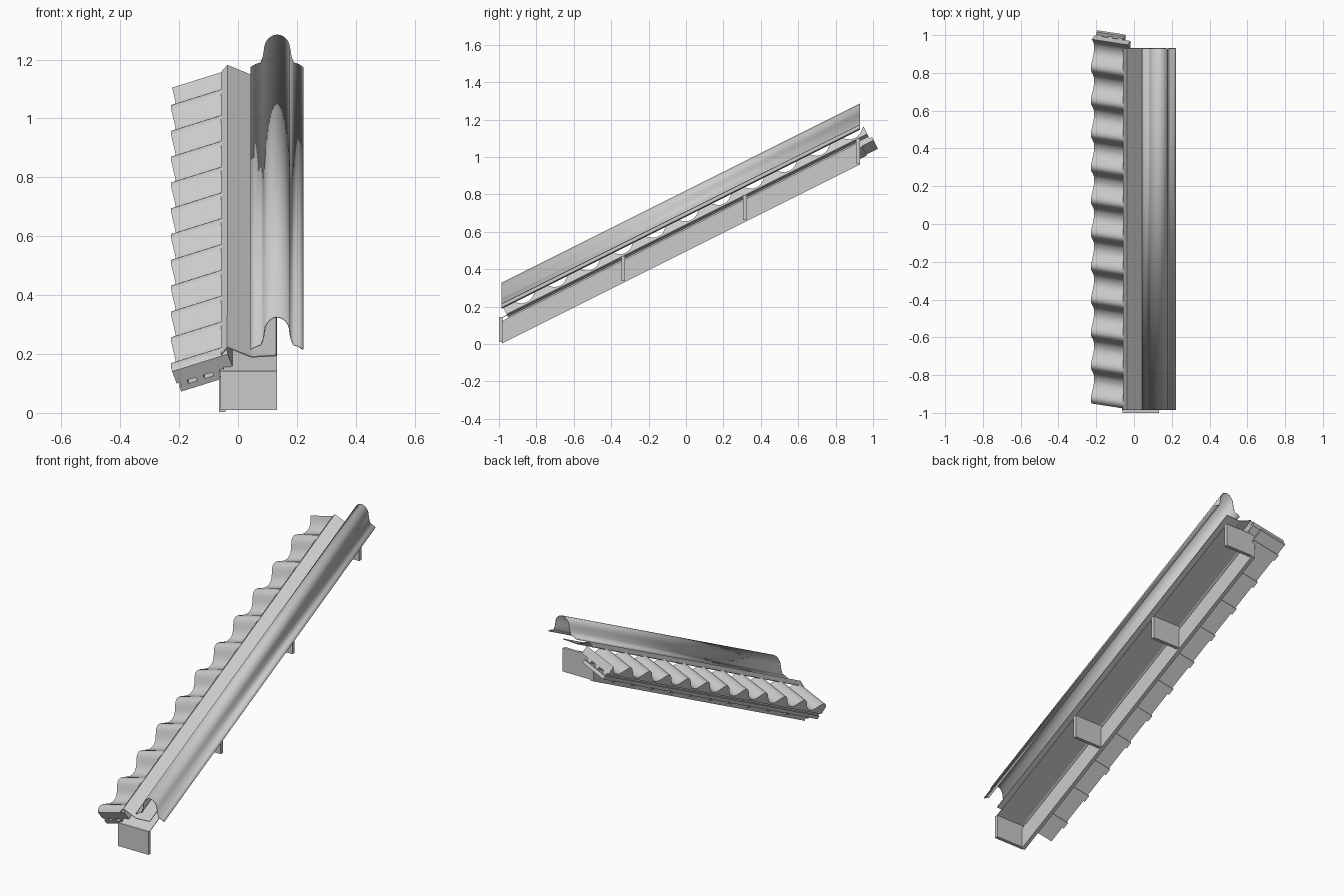
import bpy, bmesh, math
from mathutils import Vector

cube = bpy.data.objects.get("Cube")
if cube:
    bpy.data.objects.remove(cube)

grey = bpy.data.materials.new("plain_grey")
grey.use_nodes = True
colour = (0.6, 0.6, 0.6, 1)
grey.diffuse_color = colour
grey.node_tree.nodes["Principled BSDF"].inputs["Base Color"].default_value = colour

PITCH = 0.5
LOW, HIGH = -0.985, 0.93


def loft(name, sections, closed=True, thickness=0, smooth=0):
    """Join two matching outlines, capped when closed, thickened when open."""
    bm = bmesh.new()
    a, b = [[bm.verts.new(p) for p in s] for s in sections]
    n = len(a)
    for i in range(n if closed else n - 1):
        j = (i + 1) % n
        bm.faces.new((a[i], a[j], b[j], b[i]))
    if closed:
        bm.faces.new(a)
        bm.faces.new(b[::-1])
    bmesh.ops.recalc_face_normals(bm, faces=bm.faces)
    mesh = bpy.data.meshes.new(name)
    bm.to_mesh(mesh)
    bm.free()
    obj = bpy.data.objects.new(name, mesh)
    bpy.context.collection.objects.link(obj)
    mesh.materials.append(grey)
    if thickness:
        mod = obj.modifiers.new("thickness", 'SOLIDIFY')
        mod.thickness = thickness
        mod.offset = 0
    if smooth:
        bpy.ops.object.select_all(action='DESELECT')
        obj.select_set(True)
        bpy.context.view_layer.objects.active = obj
        bpy.ops.object.shade_smooth_by_angle(angle=math.radians(smooth))
    return obj


def rake(name, profile, y0=LOW, y1=HIGH, **kw):
    """Run an (x, height) profile up the slope with plumb-cut ends."""
    return loft(name, [[(x, y, h + PITCH * y) for x, h in profile] for y in (y0, y1)], **kw)


def rect(x0, x1, h0, h1):
    return [(x0, h0), (x1, h0), (x1, h1), (x0, h1)]


# Rounded hip cap with flared side flanges
cap = [(0.043, 0.708), (0.06, 0.718), (0.078, 0.724), (0.086, 0.745)]
for i in range(13):
    t = math.pi * (1 - i / 12)
    cap.append((0.133 + 0.043 * math.cos(t), 0.768 + 0.05 * math.sin(t)))
cap += [(0.18, 0.745), (0.188, 0.724), (0.206, 0.718), (0.221, 0.708)]
rake("hip_cap", cap, closed=False, thickness=0.004, smooth=40)

# Folded flashing, flat tray and side board
rake("flashing", [(-0.057, 0.69), (-0.036, 0.715), (0.045, 0.682), (0.13, 0.687)],
     closed=False, thickness=0.004)
rake("tray", [(-0.05, 0.633), (0.132, 0.633)], closed=False, thickness=0.004)
rake("side_board", rect(-0.064, -0.042, 0.495, 0.615))

# Cross plates hanging under the tray
for i, y in enumerate((-1.0, -0.345, 0.305, 0.91)):
    z = PITCH * y
    loft(f"cross_plate_{i + 1}", [[(x, yy, h + z) for x, h in rect(-0.06, 0.132, 0.51, 0.643)]
                                  for yy in (y, y + 0.02)])

# Tile course frame: across, up the slope, and outward
across = Vector((1, -0.156, 0.313)).normalized()
up = Vector((0, 1, PITCH)).normalized()
out = across.cross(up)
origin = Vector((-0.208, -0.93, 0.1))
PERIOD, ROLLS, STEPS = 0.196, 11, 16
LENGTH = PERIOD * ROLLS


def tile_point(d, s, n):
    return origin + across * d + up * s + out * n


def tile_bar(name, d0, d1, s0, s1, n0, n1):
    return loft(name, [[tile_point(d, s, n) for s, n in rect(s0, s1, n0, n1)] for d in (d0, d1)])


# Rolled tiles with a flat underside
wave = []
for i in range(ROLLS * STEPS + 1):
    s = LENGTH * i / (ROLLS * STEPS)
    c = 0.5 + 0.5 * math.cos(2 * math.pi * (s - 0.03) / PERIOD)
    wave.append((s, 0.01 + 0.052 * c ** 1.3))
wave += [(LENGTH, 0), (0, 0)]
loft("rolled_tiles", [[tile_point(d, s, n) for s, n in wave] for d in (0, 0.2)], smooth=40)

# Battens and joint strips beneath the tiles
tile_bar("lower_board", 0.004, 0.16, 0, LENGTH + 0.015, -0.034, -0.014)
for i, d in enumerate((0.012, 0.07, 0.128)):
    tile_bar(f"batten_{i + 1}", d, d + 0.025, 0, LENGTH, -0.015, 0.001)
for i in range(ROLLS):
    s = PERIOD * (i + 0.62)
    tile_bar(f"joint_strip_{i + 1}", -0.004, 0.16, s - 0.02, s + 0.02, -0.038, -0.03)
